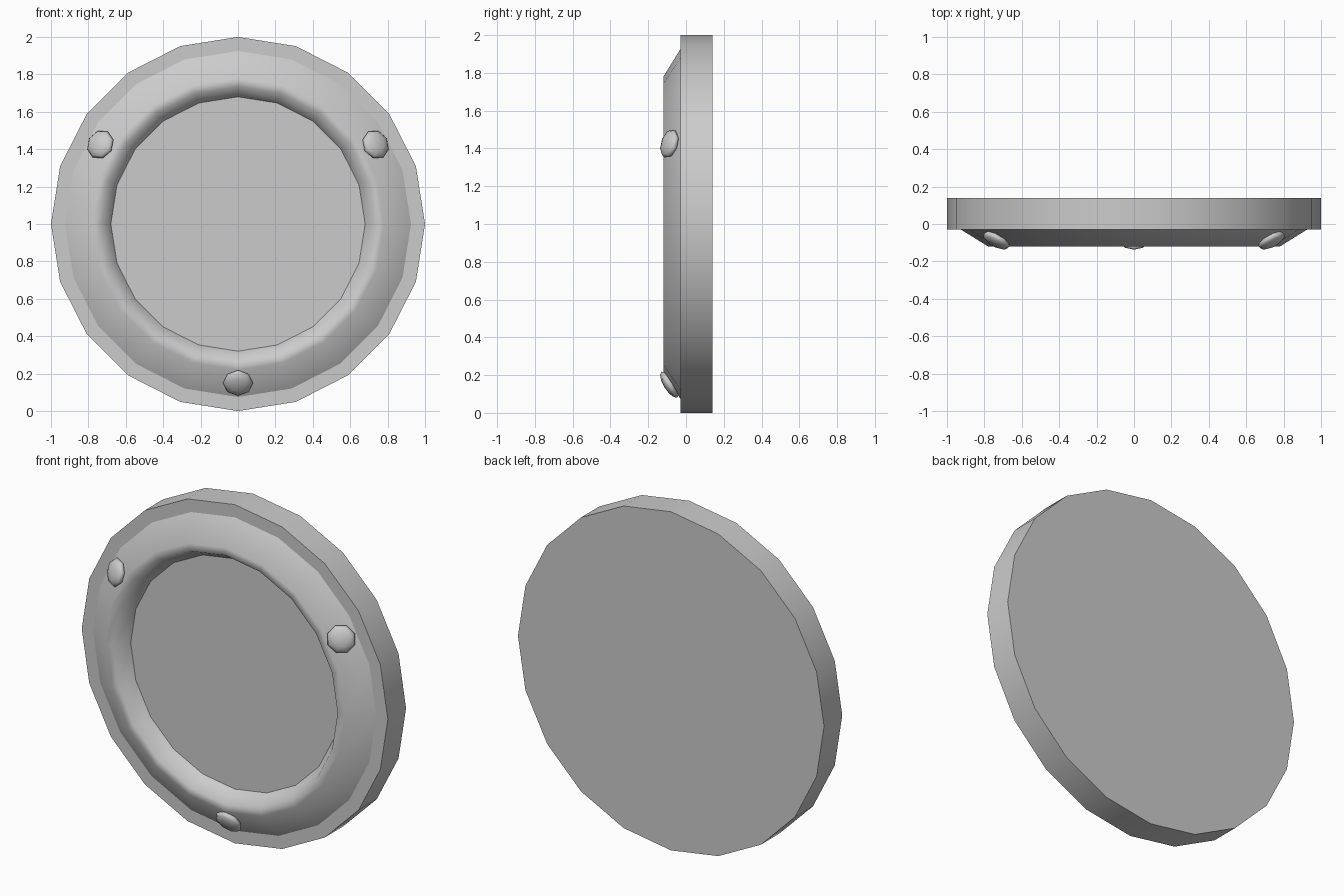
import bpy, math
from mathutils import Matrix, Vector

if "Cube" in bpy.data.objects:
    bpy.data.objects.remove(bpy.data.objects["Cube"])

SIDES = 20
grey = bpy.data.materials.new("light_grey")
grey.diffuse_color = (0.6, 0.6, 0.6, 1)
grey.use_nodes = True
grey.node_tree.nodes["Principled BSDF"].inputs["Base Color"].default_value = grey.diffuse_color


def lathe(name, profile, caps=False):
    """Turn (radius, y) points around the y axis at height 1."""
    n = len(profile)
    verts, faces = [], []
    for i in range(SIDES):
        a = 2 * math.pi * i / SIDES
        verts += [(r * math.sin(a), y, 1 + r * math.cos(a)) for r, y in profile]
    for i in range(SIDES):
        j = (i + 1) % SIDES
        for k in range(n - 1):
            faces.append((i * n + k, i * n + k + 1, j * n + k + 1, j * n + k))
    if caps:
        faces.append([i * n for i in reversed(range(SIDES))])
        faces.append([i * n + n - 1 for i in range(SIDES)])
    mesh = bpy.data.meshes.new(name)
    mesh.from_pydata(verts, [], faces)
    mesh.materials.append(grey)
    obj = bpy.data.objects.new(name, mesh)
    bpy.context.collection.objects.link(obj)
    bpy.context.view_layer.objects.active = obj
    obj.select_set(True)
    return obj


# Backing disc: flat caps, smooth rim
disc = lathe("backing_disc", [(1, 0.14), (1, -0.03)], caps=True)
for p in disc.data.polygons:
    p.use_smooth = len(p.vertices) == 4
for e in disc.data.edges:
    a, b = (disc.data.vertices[v].co for v in e.vertices)
    e.use_edge_sharp = abs(a.y - b.y) < 0.001

# Raised ring with sloping outside and steep inside
ring = lathe("raised_ring", [(0.925, -0.03), (0.78, -0.12), (0.735, -0.12), (0.68, -0.03)])
ring.data.polygons.foreach_set("use_smooth", [True] * len(ring.data.polygons))

# Three flattened studs sitting on the slope
tilt = math.atan2(0.09, 0.145)
for i in range(3):
    bpy.ops.mesh.primitive_uv_sphere_add(segments=8, ring_count=6, radius=1)
    stud = bpy.context.object
    stud.name = f"stud_{i + 1}"
    # Pole faces forward and leans outward (downward on the lowest stud)
    lean = Matrix.Rotation(math.pi / 2 + tilt, 4, "X")
    spin = Matrix.Rotation(i * 2 * math.pi / 3, 4, "Y")
    place = Matrix.Translation(Vector((0, -0.088, -0.85)))
    size = Matrix.Diagonal((0.08, 0.08, 0.03, 1))
    stud.data.transform(Matrix.Translation((0, 0, 1)) @ spin @ place @ lean @ size)
    stud.data.materials.append(grey)
    bpy.ops.object.shade_smooth()
